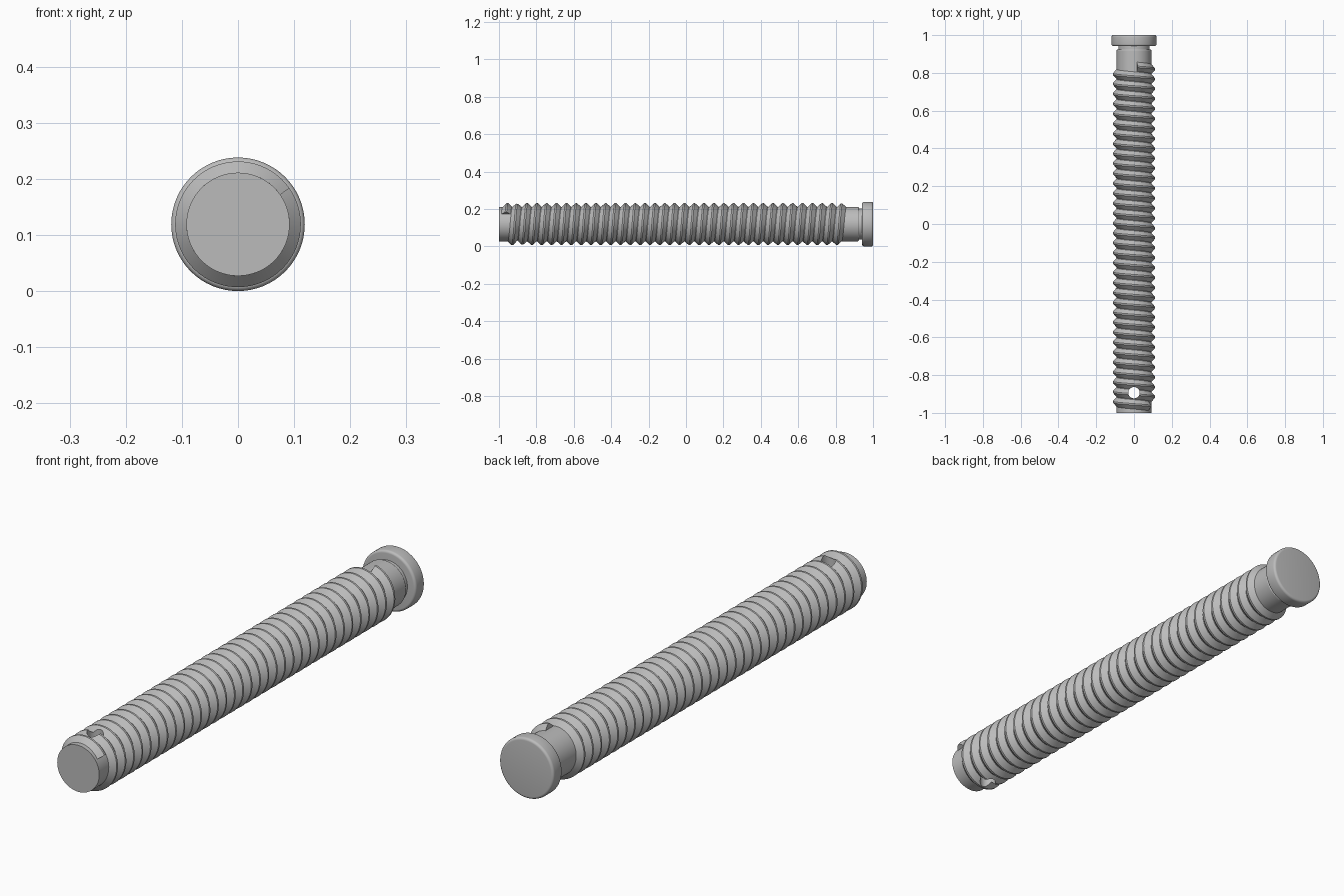
import bpy, bmesh, math
from mathutils import Vector, Matrix

if "Cube" in bpy.data.objects:
    bpy.data.objects.remove(bpy.data.objects["Cube"], do_unlink=True)

AXIS_Z = 0.119
SEGMENTS = 64
CORE_R, CREST_R = 0.092, 0.112
PITCH = 0.0526

# One steel grey for everything
steel = bpy.data.materials.new("steel grey")
steel.use_nodes = True
grey = (0.5, 0.5, 0.5, 1)
steel.diffuse_color = grey
steel.node_tree.nodes["Principled BSDF"].inputs["Base Color"].default_value = grey


def finish(name, bm):
    bmesh.ops.recalc_face_normals(bm, faces=bm.faces)
    mesh = bpy.data.meshes.new(name)
    bm.to_mesh(mesh)
    bm.free()
    mesh.materials.append(steel)
    obj = bpy.data.objects.new(name, mesh)
    obj.location.z = AXIS_Z
    bpy.context.collection.objects.link(obj)
    return obj


def activate(obj):
    bpy.ops.object.select_all(action="DESELECT")
    obj.select_set(True)
    bpy.context.view_layer.objects.active = obj


def ring_point(radius, angle, y):
    return Vector((radius * math.cos(angle), y, radius * math.sin(angle)))


def skin(rings, bm, around):
    """Join neighbouring rings of vertices and cap both ends."""
    for a, b in zip(rings, rings[1:]):
        for i in range(around):
            j = (i + 1) % around
            bm.faces.new((a[i], a[j], b[j], b[i]))
    bm.faces.new(rings[0])
    bm.faces.new(rings[-1])


def lathe(name, profile):
    bm = bmesh.new()
    rings = [[bm.verts.new(ring_point(r, math.tau * i / SEGMENTS, y))
              for i in range(SEGMENTS)] for r, y in profile]
    skin(rings, bm, SEGMENTS)
    return finish(name, bm)


# Plain rod with a narrow undercut below the head
rod = lathe("rod", [(CORE_R, -1), (CORE_R, 0.919), (0.088, 0.925),
                    (0.083, 0.925), (0.083, 0.95)])

# Disc head with rounded rims
HEAD_R, ROUND = 0.119, 0.01
arc = [math.pi / 2 * i / 5 for i in range(6)]
head_profile = [(HEAD_R - ROUND * (1 - math.sin(a)), 0.942 + ROUND * (1 - math.cos(a)))
                for a in arc]
head_profile += [(HEAD_R - ROUND * (1 - math.cos(a)), 1 - ROUND * (1 - math.sin(a)))
                 for a in arc]
head = lathe("head", head_profile)

# Left-handed helical thread ridge with a trapezoid section
bm = bmesh.new()
section = [(CORE_R - 0.006, -0.025), (CORE_R, -0.025), (CREST_R, -0.004),
           (CREST_R, 0.004), (CORE_R, 0.025), (CORE_R - 0.006, 0.025)]
start_angle, start_y, end_y = math.radians(35), -0.963, 0.832
steps = round((end_y - start_y) / PITCH * SEGMENTS)
rings = []
for k in range(steps + 1):
    angle = start_angle + math.tau * k / SEGMENTS
    y = start_y + PITCH * k / SEGMENTS
    rings.append([bm.verts.new(ring_point(r, angle, y + dy)) for r, dy in section])
skin(rings, bm, len(section))
thread = finish("thread", bm)

# Cross hole drilled vertically near the free end
bm = bmesh.new()
bmesh.ops.create_cone(bm, cap_ends=True, segments=32, radius1=0.03, radius2=0.03,
                      depth=0.4, matrix=Matrix.Translation((0, -0.893, 0)))
cutter = finish("hole_cutter", bm)
cutter.hide_render = True
for obj in (rod, thread):
    activate(obj)
    cut = obj.modifiers.new("cross_hole", "BOOLEAN")
    cut.operation, cut.solver, cut.object = "DIFFERENCE", "EXACT", cutter
    bpy.ops.object.modifier_apply(modifier=cut.name)
bpy.data.objects.remove(cutter, do_unlink=True)

# Smooth round surfaces, crisp thread and rim edges
for obj in (rod, head, thread):
    activate(obj)
    bpy.ops.object.shade_smooth_by_angle(angle=math.radians(30))
